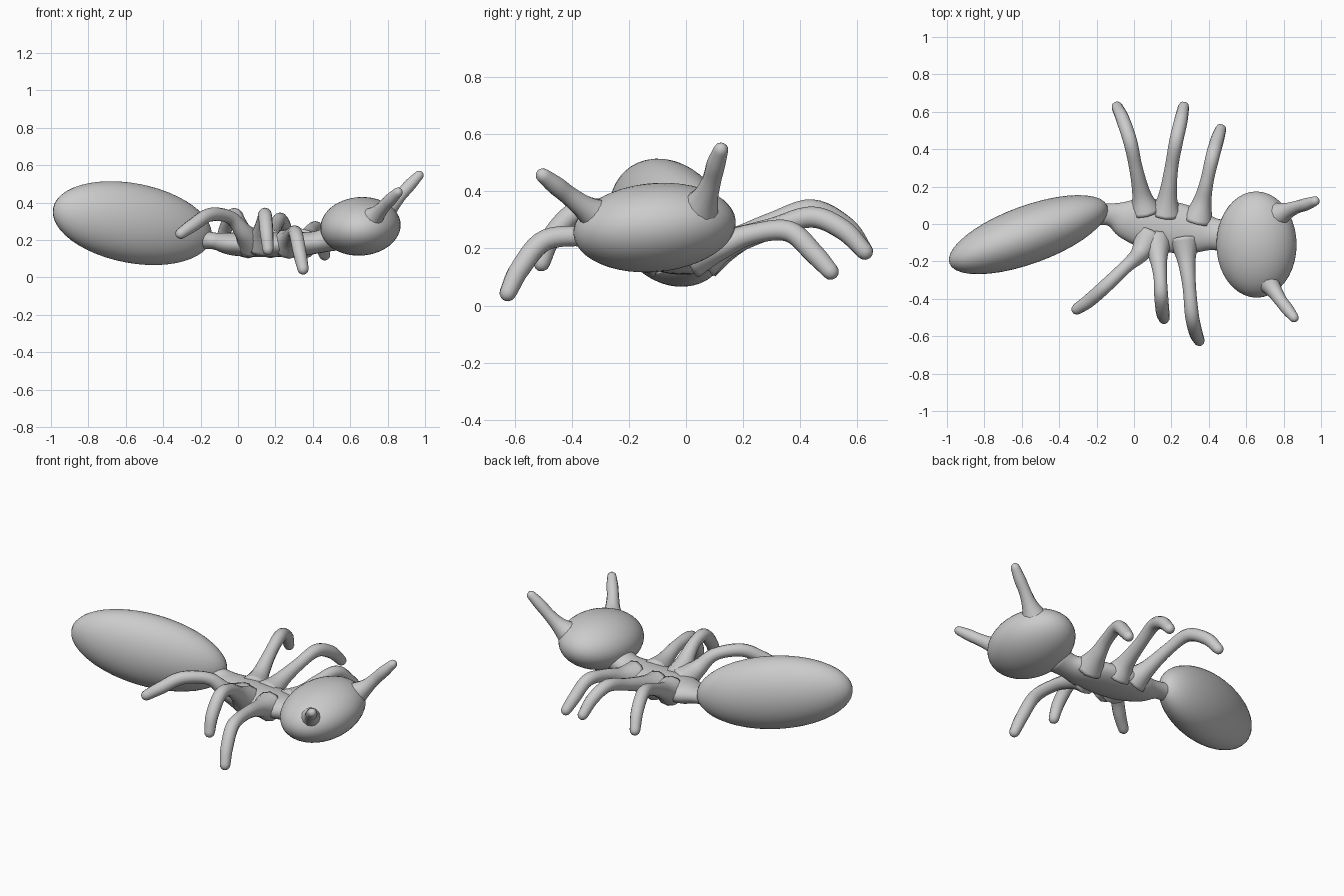
import bpy, bmesh, math
from mathutils import Vector, Matrix

if "Cube" in bpy.data.objects:
    bpy.data.objects.remove(bpy.data.objects["Cube"])

grey = bpy.data.materials.new("plain grey")
grey.use_nodes = True
COLOUR = (0.6, 0.6, 0.6, 1)
grey.diffuse_color = COLOUR
grey.node_tree.nodes["Principled BSDF"].inputs["Base Color"].default_value = COLOUR


def finish(name, bm):
    bmesh.ops.recalc_face_normals(bm, faces=bm.faces)
    for f in bm.faces:
        f.smooth = True
    mesh = bpy.data.meshes.new(name)
    bm.to_mesh(mesh)
    bm.free()
    mesh.materials.append(grey)
    obj = bpy.data.objects.new(name, mesh)
    bpy.context.collection.objects.link(obj)
    return obj


def ellipsoid(name, centre, radii, rotation):
    bm = bmesh.new()
    bmesh.ops.create_uvsphere(bm, u_segments=40, v_segments=24, radius=1)
    bmesh.ops.transform(bm, verts=bm.verts, matrix=Matrix.Translation(centre)
                        @ rotation @ Matrix.Diagonal((*radii, 1)))
    return finish(name, bm)


def spline(keys, steps=6):
    """Smooth samples through keys of (x, y, z, side radius, upright radius)."""
    k = [Vector(p) for p in keys]
    k = [k[0] * 2 - k[1]] + k + [k[-1] * 2 - k[-2]]
    out = []
    for i in range(1, len(k) - 2):
        a, b, c, d = k[i - 1:i + 3]
        for s in range(steps):
            t = s / steps
            out.append(0.5 * (2 * b + (c - a) * t + (2 * a - 5 * b + 4 * c - d) * t * t
                              + (3 * b - a - 3 * c + d) * t ** 3))
    return out + [k[-2]]


def tube(name, keys, sides=16):
    """Loft elliptical rings along a path and round off the far end."""
    pts = spline(keys)
    end, before = pts[-1], pts[-2]
    step = (end.xyz - before.xyz).normalized() if hasattr(end, "xyz") and len(end) < 5 \
        else (Vector(end[:3]) - Vector(before[:3])).normalized()
    for a in (30, 60, 82):
        a = math.radians(a)
        p = Vector(end[:3]) + step * end[3] * math.sin(a)
        pts.append(Vector((*p, end[3] * math.cos(a), end[4] * math.cos(a))))
    bm = bmesh.new()
    rings = []
    for i, p in enumerate(pts):
        lo, hi = pts[max(i - 1, 0)], pts[min(i + 1, len(pts) - 1)]
        along = (Vector(hi[:3]) - Vector(lo[:3])).normalized()
        side = along.cross(Vector((0, 0, 1))).normalized()
        up = side.cross(along)
        rings.append([bm.verts.new(Vector(p[:3]) + side * p[3] * math.cos(t) + up * p[4] * math.sin(t))
                      for t in (2 * math.pi * j / sides for j in range(sides))])
    for r, s in zip(rings, rings[1:]):
        for j in range(sides):
            n = (j + 1) % sides
            bm.faces.new((r[j], r[n], s[n], s[j]))
    bm.faces.new(rings[0])
    bm.faces.new(rings[-1])
    return finish(name, bm)


def limb(name, points, radii):
    return tube(name, [(*p, r, r) for p, r in zip(points, radii)], 12)


# Abdomen and head
ellipsoid("abdomen", (-0.565, -0.057, 0.29), (0.455, 0.155, 0.213),
          Matrix.Rotation(math.radians(20), 4, 'Z') @ Matrix.Rotation(math.radians(10), 4, 'Y'))
ellipsoid("head", (0.655, -0.11, 0.273), (0.215, 0.285, 0.155),
          Matrix.Rotation(math.radians(5), 4, 'X') @ Matrix.Rotation(math.radians(-4), 4, 'Y'))

# Thorax with narrow waist and neck
tube("thorax", [(-0.24, 0.05, 0.21, 0.06, 0.06), (-0.13, 0.05, 0.195, 0.06, 0.045),
                (-0.04, 0.025, 0.18, 0.105, 0.06), (0.08, 0.0, 0.175, 0.135, 0.066),
                (0.22, -0.02, 0.175, 0.135, 0.066), (0.34, -0.04, 0.178, 0.115, 0.064),
                (0.43, -0.055, 0.19, 0.085, 0.06), (0.50, -0.065, 0.21, 0.09, 0.07)], 24)

# Legs, flared where they join the thorax
LEG = (0.085, 0.05, 0.036, 0.037, 0.036, 0.03)
legs = {
    "left_rear_leg": [(0.06, 0.07, 0.18), (0.04, 0.16, 0.22), (0.01, 0.30, 0.29),
                      (-0.02, 0.44, 0.335), (-0.06, 0.56, 0.275), (-0.09, 0.625, 0.19)],
    "left_middle_leg": [(0.17, 0.06, 0.18), (0.18, 0.15, 0.22), (0.20, 0.30, 0.27),
                        (0.225, 0.44, 0.31), (0.25, 0.55, 0.265), (0.265, 0.625, 0.19)],
    "left_front_leg": [(0.34, 0.02, 0.18), (0.365, 0.12, 0.21), (0.39, 0.23, 0.25),
                       (0.42, 0.36, 0.26), (0.445, 0.45, 0.18), (0.463, 0.505, 0.12)],
    "right_rear_leg": [(0.08, -0.07, 0.18), (0.03, -0.16, 0.24), (-0.04, -0.225, 0.32),
                       (-0.15, -0.33, 0.335), (-0.24, -0.41, 0.28), (-0.305, -0.455, 0.235)],
    "right_middle_leg": [(0.12, -0.09, 0.18), (0.13, -0.18, 0.25), (0.14, -0.28, 0.32),
                         (0.145, -0.38, 0.33), (0.153, -0.47, 0.24), (0.16, -0.505, 0.15)],
    "right_front_leg": [(0.27, -0.09, 0.18), (0.28, -0.19, 0.21), (0.295, -0.33, 0.24),
                        (0.31, -0.49, 0.23), (0.33, -0.58, 0.13), (0.348, -0.623, 0.045)],
}
for name, points in legs.items():
    limb(name, points, LEG)

# Antennae
FEELER = (0.075, 0.045, 0.034, 0.033, 0.026)
limb("left_antenna", [(0.76, 0.045, 0.33), (0.82, 0.07, 0.385), (0.87, 0.09, 0.44),
                      (0.92, 0.105, 0.495), (0.967, 0.122, 0.545)], FEELER)
limb("right_antenna", [(0.70, -0.29, 0.30), (0.745, -0.35, 0.34), (0.785, -0.41, 0.385),
                       (0.82, -0.455, 0.42), (0.855, -0.50, 0.455)], FEELER)
